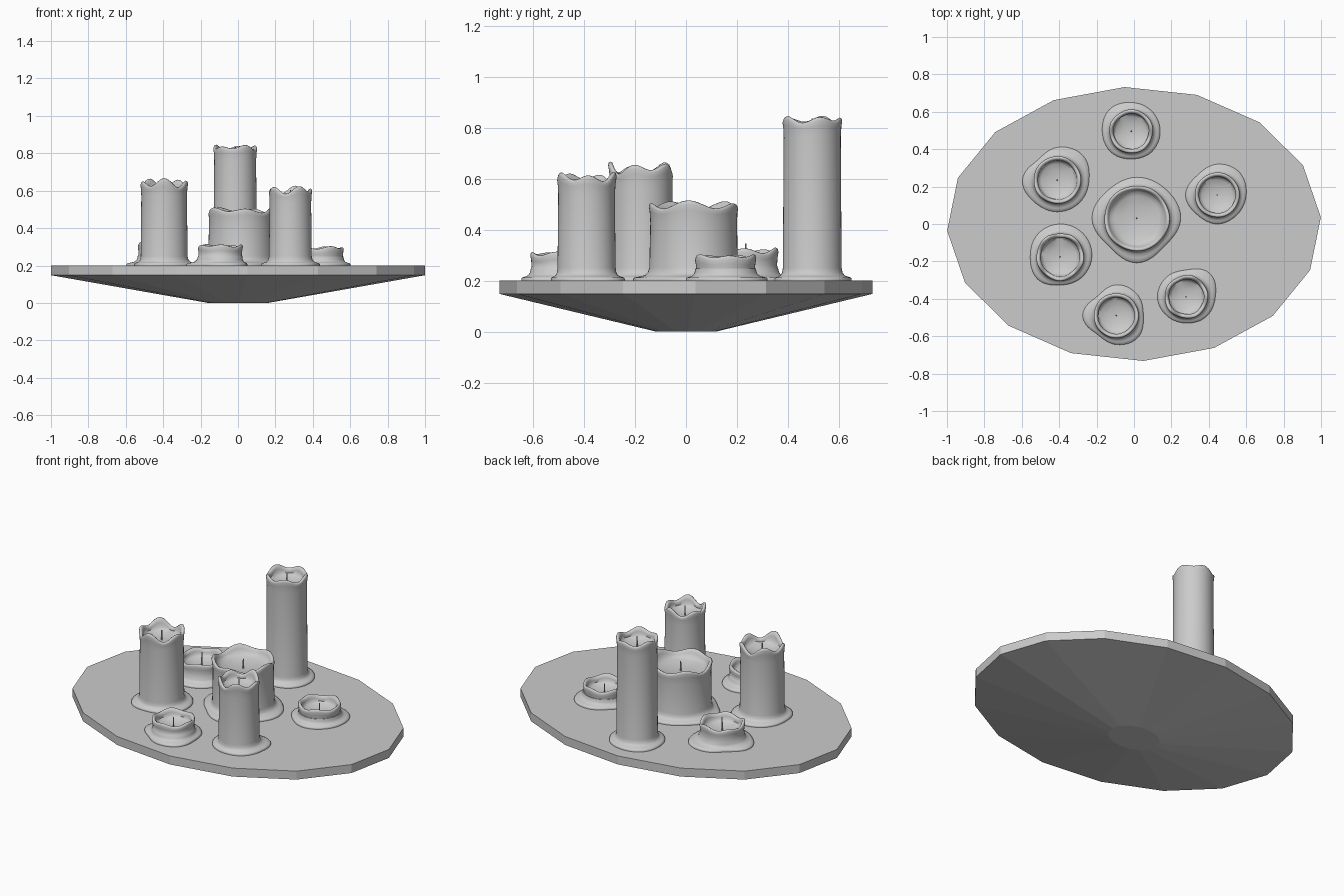
import bpy, bmesh
from math import sin, cos, pi, tau

if "Cube" in bpy.data.objects:
    bpy.data.objects.remove(bpy.data.objects["Cube"])

SEG = 48
PLATE_TOP = 0.2


def make_object(name, bm, smooth_angle=None):
    bmesh.ops.recalc_face_normals(bm, faces=bm.faces)
    mesh = bpy.data.meshes.new(name)
    bm.to_mesh(mesh)
    bm.free()
    ob = bpy.data.objects.new(name, mesh)
    bpy.context.collection.objects.link(ob)
    if smooth_angle:
        bpy.ops.object.select_all(action='DESELECT')
        ob.select_set(True)
        bpy.context.view_layer.objects.active = ob
        bpy.ops.object.shade_smooth_by_angle(angle=smooth_angle)
    return ob


def loft(name, rings, cap_start=True, cap_end=True, smooth_angle=None):
    """Skin a stack of closed rings of points."""
    bm = bmesh.new()
    rows = [[bm.verts.new(p) for p in ring] for ring in rings]
    n = len(rows[0])
    for a, b in zip(rows, rows[1:]):
        for i in range(n):
            j = (i + 1) % n
            bm.faces.new((a[i], a[j], b[j], b[i]))
    if cap_start:
        bm.faces.new(rows[0][::-1])
    if cap_end:
        bm.faces.new(rows[-1])
    return make_object(name, bm, smooth_angle)


def oval(scale, z, sides=16, turn=0.05):
    return [(scale * cos(turn + tau * i / sides),
             0.733 * scale * sin(turn + tau * i / sides), z) for i in range(sides)]


def puddle_radius(samples, a):
    """Periodic Catmull-Rom through eight radii, 45 degrees apart."""
    u = (a / tau * 8) % 8
    i = int(u)
    t = u - i
    p0, p1, p2, p3 = (samples[(i + k) % 8] / 1000 for k in (-1, 0, 1, 2))
    return p1 + 0.5 * t * (p2 - p0 + t * (2 * p0 - 5 * p1 + 4 * p2 - p3
                           + t * (3 * (p1 - p2) + p3 - p0)))


def candle(name, x, y, r, top, wave, phase, puddle, wick_top):
    def rim_wave(a):
        return wave * (0.65 * sin(5 * a + phase) + 0.35 * sin(3 * a - 2 * phase))

    mean = top - wave * 0.9
    rise = min(0.07, (mean - PLATE_TOP) * 0.5)
    rings = []
    # Melted skirt: blend from the puddle outline to the candle wall
    for blend, z in ((1, 0), (1, .006), (.93, .012), (.6, .016),
                     (.3, .021), (.12, .032), (.03, .05)):
        ring = []
        for i in range(SEG):
            a = tau * i / SEG
            rad = r + blend * (puddle_radius(puddle, a) - r)
            ring.append((x + rad * cos(a), y + rad * sin(a),
                         PLATE_TOP + z * min(1, rise / 0.05)))
        rings.append(ring)
    # Wall, wavy rim and hollow: radius offset/factor, height, share of wave
    floor = 0.06
    rows = [(r - .002, -rise, 0), (r, -.03, .5), (r + .003, -.012, .9),
            (r, -.003, 1), (r - .006, 0, 1), (r - .014, -.005, 1),
            (r - .02, -.02, .7), (r * .83, -.036, .3), (r * .7, -.046, 0),
            (r * .4, -floor + .004, 0), (r * .1, -floor, 0)]
    for rad, dz, share in rows:
        ring = []
        for i in range(SEG):
            a = tau * i / SEG
            w = rim_wave(a) * share
            k = rad + 0.15 * w
            ring.append((x + k * cos(a), y + k * sin(a), mean + dz + w))
        rings.append(ring)
    loft(name, rings, smooth_angle=pi / 3)
    # Wick
    wick = [[(x + q * cos(tau * i / 8), y + q * sin(tau * i / 8), z) for i in range(8)]
            for q, z in ((.004, mean - floor - .003), (.003, wick_top))]
    loft(name + "_wick", wick, smooth_angle=pi / 6)


# Faceted oval plate with a tapered underside
loft("plate", [oval(0.16, 0), oval(1, 0.148), oval(1, PLATE_TOP)])

# name, x, y, radius, top, rim wave, phase, puddle radii (thousandths), wick tip
CANDLES = [
    ("tall_back_candle", -.015, .495, .114, .845, .014, .4,
     (155, 155, 155, 165, 155, 155, 148, 155), .835),
    ("left_back_tealight", -.41, .235, .124, .33, .012, 1.5,
     (170, 190, 175, 150, 187, 170, 170, 170), .345),
    ("centre_candle", .015, .03, .172, .513, .018, 2.2,
     (235, 220, 220, 215, 240, 210, 238, 210), .495),
    ("right_tealight", .445, .155, .117, .303, .008, .9,
     (155, 170, 165, 150, 170, 150, 155, 150), .29),
    ("left_front_candle", -.395, -.175, .124, .665, .026, 3.0,
     (170, 175, 175, 170, 160, 170, 152, 160), .64),
    ("front_tealight", -.095, -.49, .117, .314, .008, 2.6,
     (145, 160, 165, 145, 180, 142, 155, 165), .305),
    ("front_right_candle", .28, -.39, .113, .625, .022, 1.1,
     (155, 178, 145, 150, 155, 145, 140, 150), .605),
]
for spec in CANDLES:
    candle(*spec)
